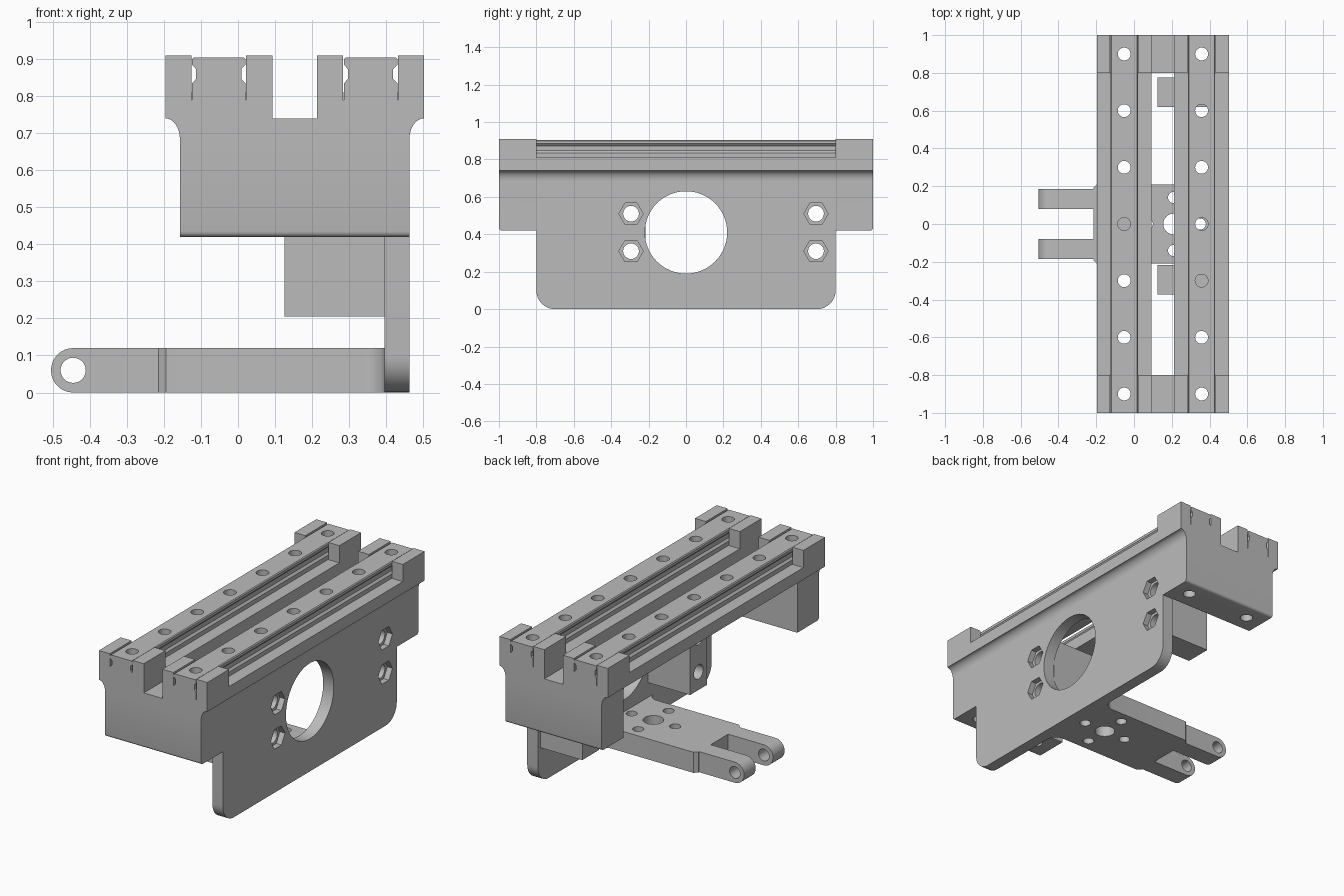
import bpy, bmesh
from math import sin, cos, pi, radians
from mathutils import Vector

if "Cube" in bpy.data.objects:
    bpy.data.objects.remove(bpy.data.objects["Cube"])

grey = bpy.data.materials.new("plain grey")
grey.use_nodes = True
grey.diffuse_color = (0.5, 0.5, 0.5, 1)
grey.node_tree.nodes["Principled BSDF"].inputs["Base Color"].default_value = (0.5, 0.5, 0.5, 1)

parts = []
CX = 0.153          # centre line of the bed
RAIL = 0.205        # rail offset from the centre line
PLACE = {"x": lambda a, b, t: (t, a, b),
         "y": lambda a, b, t: (a, t, b),
         "z": lambda a, b, t: (a, b, t)}


def arc(ca, cb, ra, rb, start, end, n=10):
    angles = [radians(start + (end - start) * i / n) for i in range(n + 1)]
    return [(ca + ra * cos(t), cb + rb * sin(t)) for t in angles]


def mirrored(half, centre=0.0):
    """Close a half outline (offsets from the centre line) by reflection."""
    return [(centre + a, b) for a, b in half] + [(centre - a, b) for a, b in reversed(half)]


def add_prism(bm, outline, axis, lo, hi):
    face = bm.faces.new([bm.verts.new(PLACE[axis](a, b, lo)) for a, b in outline])
    grown = bmesh.ops.extrude_face_region(bm, geom=[face])["geom"]
    move = Vector(PLACE[axis](0, 0, hi - lo))
    bmesh.ops.translate(bm, vec=move, verts=[g for g in grown if isinstance(g, bmesh.types.BMVert)])


def make(name, bm, keep=True):
    bmesh.ops.recalc_face_normals(bm, faces=bm.faces[:])
    mesh = bpy.data.meshes.new(name)
    bm.to_mesh(mesh)
    bm.free()
    mesh.materials.append(grey)
    ob = bpy.data.objects.new(name, mesh)
    bpy.context.scene.collection.objects.link(ob)
    if keep:
        parts.append(ob)
    return ob


def prism(name, outline, axis, lo, hi):
    bm = bmesh.new()
    add_prism(bm, outline, axis, lo, hi)
    return make(name, bm)


def box(name, x, y, z):
    return prism(name, [(x[0], y[0]), (x[1], y[0]), (x[1], y[1]), (x[0], y[1])], "z", *z)


def drill(targets, holes, axis, lo, hi, sides=32):
    """Cut round or polygonal holes, given as (a, b, radius), along an axis."""
    bm = bmesh.new()
    for a, b, r in holes:
        add_prism(bm, arc(a, b, r, r, 0, 360, sides)[:-1], axis, lo, hi)
    cutter = make("hole_cutter", bm, keep=False)
    cutter.hide_render = True
    for ob in targets:
        mod = ob.modifiers.new("holes", "BOOLEAN")
        mod.operation = "DIFFERENCE"
        mod.solver = "EXACT"
        mod.object = cutter
        bpy.context.view_layer.update()
        cut = bpy.data.meshes.new_from_object(ob.evaluated_get(bpy.context.evaluated_depsgraph_get()))
        ob.modifiers.clear()
        ob.data = cut
    bpy.data.objects.remove(cutter)


# End blocks: solid body, flared wings and four posts that hold the rails
fillet = arc(0.349, 0.685, 0.039, 0.055, 180, 90)
end_half = [(0.31, 0.42)] + fillet + [
    (0.349, 0.91), (0.279, 0.91), (0.279, 0.79), (0.131, 0.79),
    (0.131, 0.91), (0.06, 0.91), (0.06, 0.74)]
bed = []
for side, lo, hi in (("front", -1, -0.8), ("back", 0.8, 1)):
    bm = bmesh.new()
    add_prism(bm, mirrored(end_half, CX), "y", lo, hi)
    edges = [e for e in bm.edges
             if all(v.co.z < 0.43 and abs(v.co.y) > 0.99 for v in e.verts)]
    bmesh.ops.bevel(bm, geom=edges, offset=0.015, segments=4, affect="EDGES", profile=0.5)
    bed.append(make(side + "_end_block", bm))

# Two long beams under the rails
for side, s in (("left", 1), ("right", -1)):
    xs = sorted((CX + s * 0.06, CX + s * 0.349))
    bed.append(box(side + "_beam", xs, (-0.8, 0.8), (0.74, 0.81)))

# Linear rails with a groove down each flank
rail_half = [(0.072, 0.79), (0.072, 0.835), (0.061, 0.847), (0.061, 0.873),
             (0.072, 0.885), (0.072, 0.9), (0.067, 0.905)]
for side, s in (("left", 1), ("right", -1)):
    bed.append(prism(side + "_rail", mirrored(rail_half, CX + s * RAIL), "y", -1, 1))

# Screw holes through rails, beams and end blocks
drill(bed, [(CX + s * RAIL, 0.3 * i, 0.034) for s in (-1, 1) for i in range(-3, 4)], "z", 0.3, 1)

# Side plate with rounded lower corners, and the fillet under its wing
plate_half = [(0.8, 0.74)] + arc(0.7, 0.1, 0.1, 0.1, 0, -90)
plate = prism("side_plate", mirrored(plate_half), "x", 0.395, 0.463)
cove = [(CX + a, b) for a, b in fillet] + [(CX + 0.305, 0.74)]
prism("side_plate_fillet", cove, "y", -0.8, 0.8)
drill([plate], [(0, 0.41, 0.22)], "x", 0.3, 0.6, 64)

# Clamp blocks behind the plate
clamps = [box(name, (0.125, 0.395), (y - 0.078, y + 0.078), (0.205, 0.61))
          for name, y in (("front_clamp_block", -0.294), ("back_clamp_block", 0.698))]
bolts = [(y, z) for y in (-0.294, 0.695) for z in (0.31, 0.51)]
drill([plate] + clamps, [(y, z, 0.042) for y, z in bolts], "x", 0.05, 0.6)
drill([plate], [(y, z, 0.065) for y, z in bolts], "x", 0.43, 0.6, 6)

# Arm plate flaring into the side plate, with a ring of mounting holes
arm_half = [(0.19, -0.215), (0.21, -0.195)] + arc(0.27, 0.335, 0.06, 0.06, 180, 90)
arm = prism("arm_plate", [(x, y) for y, x in mirrored(arm_half)], "z", 0, 0.12)
ring = [(0.21 + 0.14 * cos(i * pi / 2), 0.14 * sin(i * pi / 2), 0.03) for i in range(4)]
drill([arm], [(0.21, 0, 0.055)] + ring, "z", -0.1, 0.2)

# Fork prongs with rounded, drilled tips
tip = arc(-0.445, 0.06, 0.06, 0.06, 90, 270, 16)
for side, y in (("front", -0.133), ("back", 0.133)):
    prong = prism(side + "_prong", tip + [(-0.215, 0), (-0.215, 0.12)], "y", y - 0.053, y + 0.053)
    drill([prong], [(-0.445, 0.06, 0.034)], "y", y - 0.1, y + 0.1)

# Smooth curved surfaces, keep hard edges
bpy.ops.object.select_all(action="DESELECT")
for ob in parts:
    ob.select_set(True)
bpy.context.view_layer.objects.active = parts[0]
bpy.ops.object.shade_smooth_by_angle(angle=radians(30))
